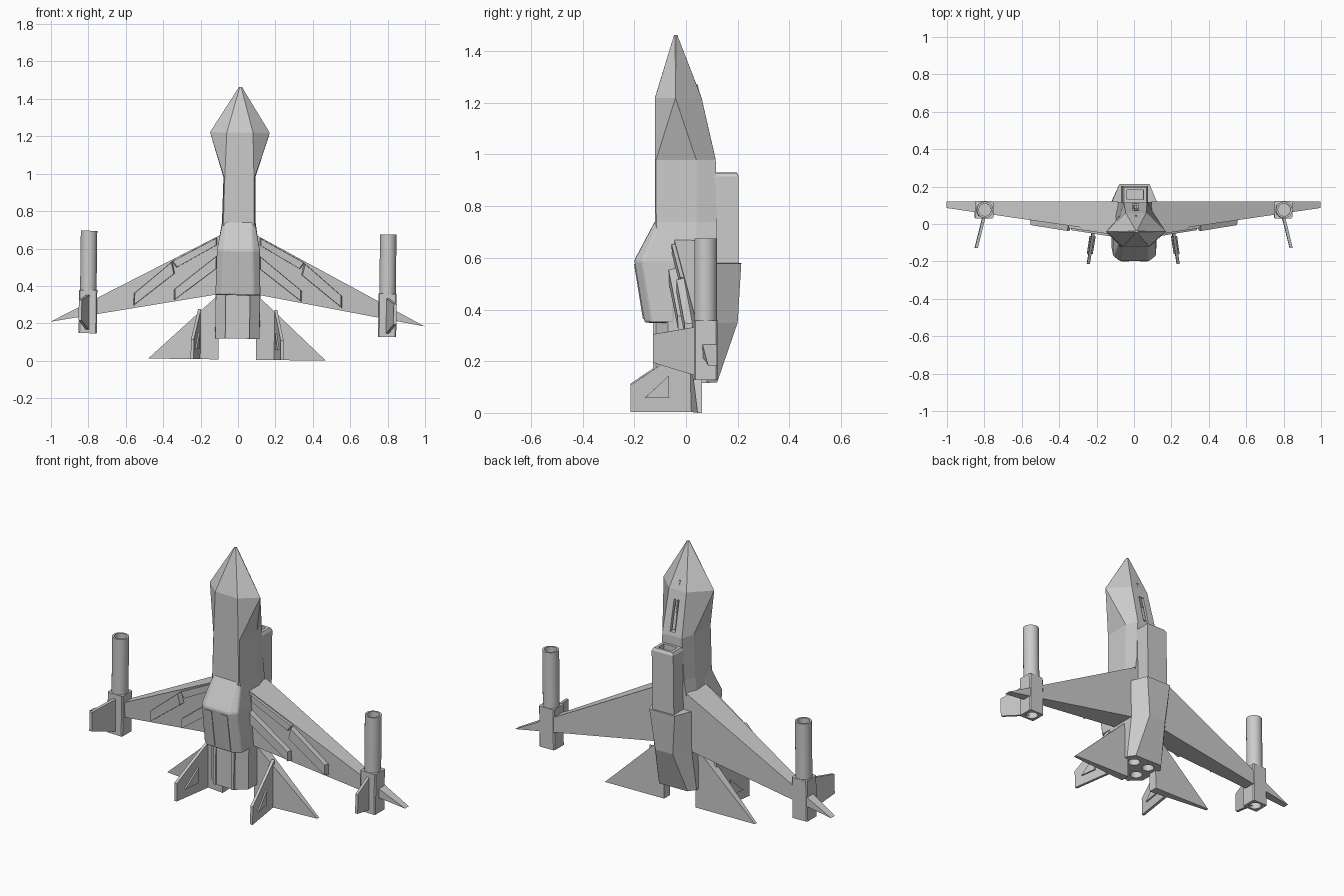
import bpy, bmesh, math
from mathutils import Matrix, Vector

if "Cube" in bpy.data.objects:
    bpy.data.objects.remove(bpy.data.objects["Cube"])

# The whole craft leans very slightly to one side
PIVOT = Vector((0, 0, 0.4))
TILT = Matrix.Translation(PIVOT) @ Matrix.Rotation(0.0125, 4, 'Y') @ Matrix.Translation(-PIVOT)


def skin(name, rings, side=1, smooth=False, bevel=0):
    """Join equal-length rings of 3D points into a closed solid."""
    bm = bmesh.new()
    vs = [[bm.verts.new((x * side, y, z)) for x, y, z in r] for r in rings]
    n = len(rings[0])
    for a, b in zip(vs, vs[1:]):
        for i in range(n):
            j = (i + 1) % n
            bm.faces.new((a[i], a[j], b[j], b[i]))
    bm.faces.new(vs[0])
    bm.faces.new(vs[-1])
    bmesh.ops.remove_doubles(bm, verts=bm.verts, dist=0.003)
    bmesh.ops.recalc_face_normals(bm, faces=bm.faces)
    bm.transform(TILT)
    me = bpy.data.meshes.new(name)
    bm.to_mesh(me)
    bm.free()
    ob = bpy.data.objects.new(name, me)
    bpy.context.collection.objects.link(ob)
    if bevel:
        m = ob.modifiers.new("bevel", 'BEVEL')
        m.width, m.segments = bevel, 2
    if smooth:
        bpy.ops.object.select_all(action='DESELECT')
        ob.select_set(True)
        bpy.context.view_layer.objects.active = ob
        bpy.ops.object.shade_smooth_by_angle(angle=math.radians(35))
    return ob


def hull(name, sections, **kw):
    """Loft symmetric sections, each (z, right-half outline from front to back)."""
    return skin(name, [[(x, y, z) for x, y in h] + [(-x, y, z) for x, y in reversed(h)]
                       for z, h in sections], **kw)


def turned(name, cx, cy, profile, side=1, n=24):
    """Round part from (radius, z) pairs."""
    return skin(name, [[(cx + r * math.cos(t * math.tau / n), cy + r * math.sin(t * math.tau / n), z)
                        for t in range(n)] for r, z in profile], side, smooth=True)


def fin(name, outline, x0, lean, half, side):
    """Thin leaning plate from a (y, z) outline."""
    return skin(name, [[(x0 - lean * y + d, y, z) for y, z in outline] for d in (-half, half)], side)


def cut(target, cutter):
    cutter.hide_render = True
    cutter.hide_viewport = True
    m = target.modifiers.new("cut", 'BOOLEAN')
    m.object, m.operation, m.solver = cutter, 'DIFFERENCE', 'EXACT'


# Fuselage with faceted nose
fuselage = hull("fuselage", [
    (1.463, [(.004, -.046), (.008, -.042), (.008, -.038), (.004, -.034)]),
    (1.22, [(.07, -.12), (.16, -.041), (.16, -.039), (.055, .06)]),
    (.98, [(.078, -.12), (.082, -.116), (.085, .04), (.062, .115)]),
    (.74, [(.082, -.12), (.087, -.115), (.09, .04), (.075, .118)]),
    (.58, [(.09, -.12), (.11, -.1), (.115, .04), (.1, .118)]),
    (.37, [(.07, -.11), (.11, -.07), (.115, .04), (.1, .118)])])

# Slot and gun on the back of the nose
def slope_bar(name, w, z0, z1, d0, d1):
    back = lambda z: .115 - (z - .98) * .229
    return skin(name, [[(s, back(z) + d, z) for s, d in
                        ((-w, d0), (w, d0), (w, d1), (-w, d1))] for z in (z0, z1)])
cut(fuselage, slope_bar("gun_slot_cutter", .016, 1.0, 1.17, -.025, .03))
slope_bar("gun_body", .009, 1.01, 1.13, -.03, -.006)
slope_bar("gun_barrel", .005, 1.1, 1.27, -.02, -.003)

# Front bulge
hull("front_bulge", [
    (.745, [(.07, -.118), (.086, -.1), (.086, -.03)]),
    (.59, [(.077, -.2), (.115, -.17), (.115, -.04)]),
    (.35, [(.085, -.16), (.12, -.13), (.12, -.045)])], bevel=.008)
for s in (1, -1):
    skin("bulge_panel", [[(.03, y - .004, z), (.07, y - .004, z), (.07, y + .02, z), (.03, y + .02, z)]
                         for y, z in ((-.197, .575), (-.163, .365))], s)

# Engine block with the rear keel, and four nozzles
engine = hull("engine_block", [
    (.58, [(.06, -.1), (.11, -.05), (.12, .12), (.08, .214)]),
    (.35, [(.06, -.12), (.118, -.07), (.12, .12), (.055, .2)]),
    (.118, [(.06, -.12), (.118, -.07), (.12, .08), (.09, .12)])])
for s in (1, -1):
    for y in (-.045, .055):
        cut(engine, turned("nozzle_cutter", .05, y, [(.033, .08), (.033, .17)], s))
    skin("engine_rib", [[(.05, -.128, z), (.065, -.128, z), (.065, -.1, z), (.05, -.1, z)]
                        for z in (.12, .36)], s)

# Box intake on the back, open at the top
def rect(x, y0, y1):
    return [(x, y0), (x, y1)]
hull("intake_box", [
    (.57, rect(.068, .1, .204)), (.915, rect(.068, .1, .204)), (.93, rect(.06, .108, .196)),
    (.93, rect(.043, .13, .182)), (.8, rect(.043, .13, .182))])


def wing_y(x, z):
    return -.03 - .048 * (z - .355) + .12 * (x - .1)


for s, label in ((1, "right"), (-1, "left")):
    # Wing: flat back, sloping front
    outline = [(.09, .675), (1.0, .196), (.09, .357)]
    skin(label + "_wing", [[(x, wing_y(x, z), z) for x, z in outline],
                           [(x, .12, z) for x, z in outline]], s)
    # Raised wing panels
    for bar, lift in (([(.35, .53), (.56, .35), (.56, .285), (.335, .465)], .03),
                      ([(.11, .565), (.345, .375), (.345, .315), (.11, .495)], .03),
                      ([(.11, .66), (.36, .525), (.335, .49), (.11, .62)], .014)):
        mid = [sum(c) / 4 for c in zip(*bar)]
        top = [(x + (mid[0] - x) * .08, z + (mid[1] - z) * .08) for x, z in bar]
        skin(label + "_wing_panel", [[(x, wing_y(x, z) - lift, z) for x, z in top],
                                     [(x, wing_y(x, z) + .02, z) for x, z in bar]], s)
    # Wing pod: box, hollow barrel and fin
    a, b, c = .752, .849, .006
    sec = [(a + c, .03), (b - c, .03), (b, .03 + c), (b, .122 - c),
           (b - c, .122), (a + c, .122), (a, .122 - c), (a, .03 + c)]
    pod = skin(label + "_pod", [[(x, y, z) for x, y in sec] for z in (.137, .368)], s)
    cut(pod, turned("pod_cutter", .8, .076, [(.034, .1), (.034, .19)], s, 12))
    turned(label + "_barrel", .8, .076,
           [(.044, .35), (.044, .685), (.033, .685), (.033, .56)], s)
    fin(label + "_pod_fin", [(.05, .345), (-.128, .315), (-.128, .205), (.05, .15)],
        .81, .25, .008, s)
    # Tail plane
    tri = [(.1, .0, .355), (.475, .045, .006), (.1, .01, .006)]
    skin(label + "_tail_plane", [tri, [(x, .062, z) for x, y, z in tri]], s)
    # Tail fin with raised triangle
    fin(label + "_tail_fin", [(.03, .006), (-.215, .006), (-.215, .11), (.03, .275)],
        .208, .15, .008, s)
    fin(label + "_tail_fin_panel", [(-.16, .06), (-.065, .06), (-.065, .148)],
        .208, .15, .016, s)
